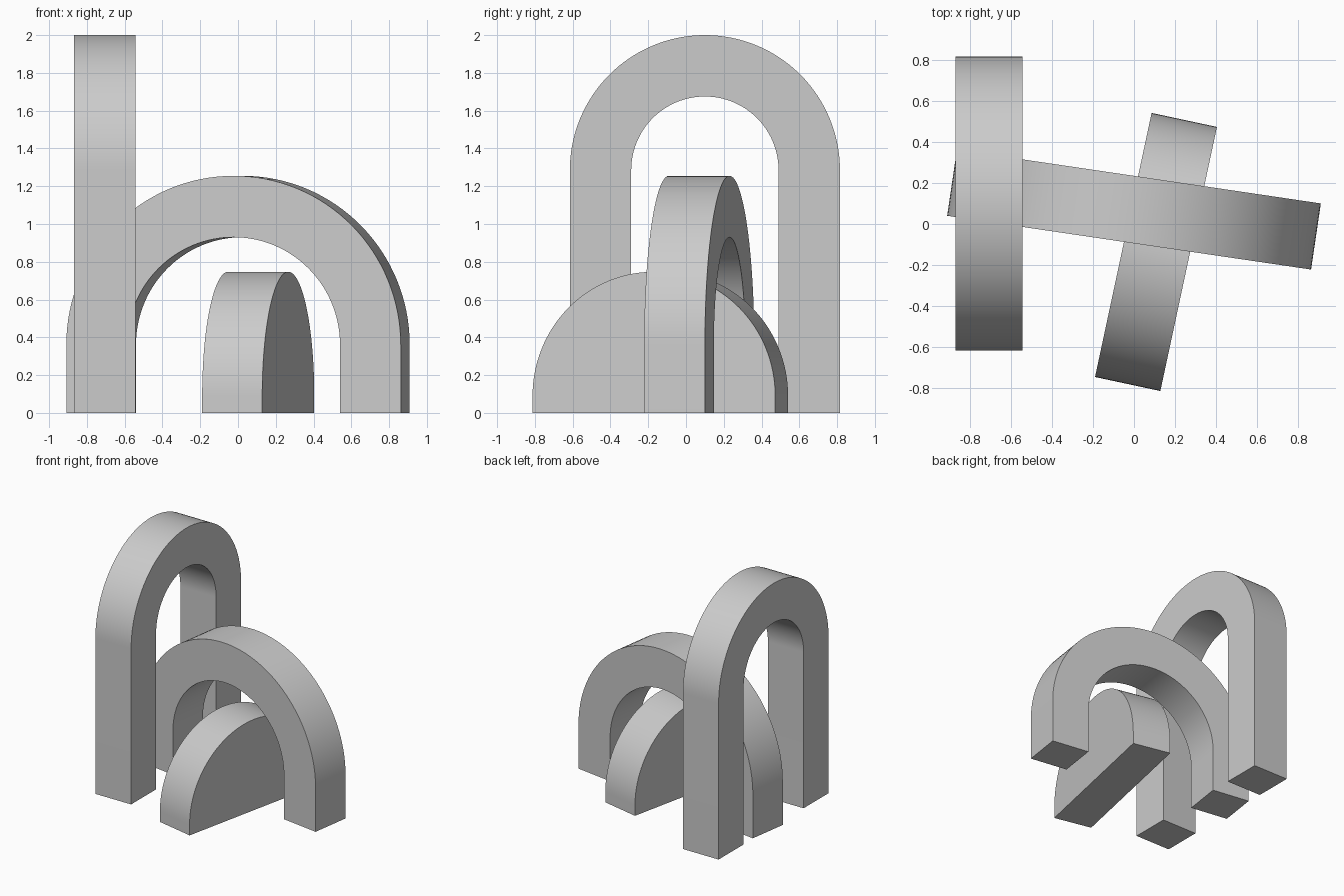
import bpy, bmesh
from math import sin, cos, pi, radians

if "Cube" in bpy.data.objects:
    bpy.data.objects.remove(bpy.data.objects["Cube"])

SEG = 64
DEPTH = 0.325
BAND = 0.325


def half_round(radius, spring):
    """Outline from right foot, over the top, to left foot."""
    arc = [(radius * cos(pi * i / SEG), spring + radius * sin(pi * i / SEG)) for i in range(SEG + 1)]
    return [(radius, 0)] + arc + [(-radius, 0)]


def block(name, radius, spring, loc, angle, hollow=True):
    outer = half_round(radius, spring)
    # Arches get an inner outline; the solid block collapses to a flat base line
    if hollow:
        inner = half_round(radius - BAND, spring)
    bm = bmesh.new()
    y = -DEPTH / 2
    o = [bm.verts.new((x, y, z)) for x, z in outer]
    if hollow:
        n = [bm.verts.new((x, y, z)) for x, z in inner]
        faces = [bm.faces.new((o[i], o[i + 1], n[i + 1], n[i])) for i in range(len(o) - 1)]
    else:
        faces = [bm.faces.new(o)]
    # Extrude the front face through the depth
    ret = bmesh.ops.extrude_face_region(bm, geom=faces, use_keep_orig=True)
    moved = [v for v in ret["geom"] if isinstance(v, bmesh.types.BMVert)]
    bmesh.ops.translate(bm, verts=moved, vec=(0, DEPTH, 0))
    bmesh.ops.recalc_face_normals(bm, faces=bm.faces)
    mesh = bpy.data.meshes.new(name)
    bm.to_mesh(mesh)
    bm.free()
    obj = bpy.data.objects.new(name, mesh)
    bpy.context.collection.objects.link(obj)
    obj.location = (loc[0], loc[1], 0)
    obj.rotation_euler.z = radians(angle)
    bpy.ops.object.select_all(action='DESELECT')
    obj.select_set(True)
    bpy.context.view_layer.objects.active = obj
    bpy.ops.object.shade_smooth_by_angle(angle=radians(30))


# Tall arch on the left, wide arch in the middle, solid half-round beneath it
block("tall_arch", 0.715, 1.285, (-0.705, 0.1), 90)
block("wide_arch", 0.895, 0.36, (0, 0.07), -8.4)
block("half_round_block", 0.657, 0.09, (0.107, -0.136), 77.9, hollow=False)
